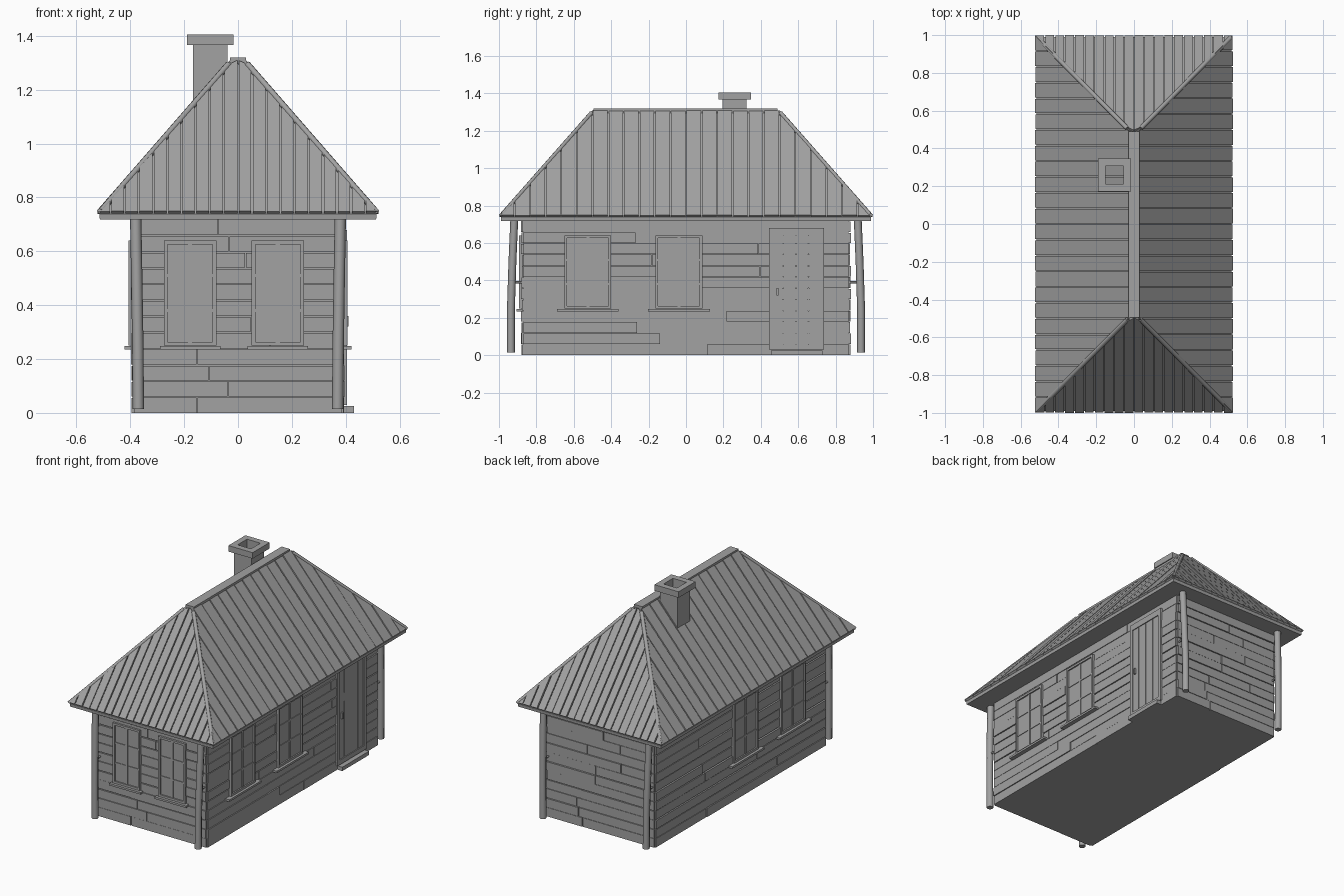
import bpy, bmesh, random
from math import radians
from mathutils import Matrix, Vector

random.seed(4)
cube = bpy.data.objects.get("Cube")
if cube:
    bpy.data.objects.remove(cube)

grey = bpy.data.materials.new("weathered_grey")
grey.use_nodes = True
COLOUR = (0.36, 0.36, 0.36, 1)
grey.diffuse_color = COLOUR
grey.node_tree.nodes["Principled BSDF"].inputs["Base Color"].default_value = COLOUR

HALF_X, HALF_Y, WALL_Z = 0.385, 0.87, 0.74
EAVE_X, EAVE_Y, EAVE_Z = 0.525, 1.0, 0.75
RIDGE_X, RIDGE_Y, RIDGE_Z = 0.03, 0.5, 1.31


def finish(name, bm, matrix=Matrix()):
    bmesh.ops.recalc_face_normals(bm, faces=bm.faces)
    mesh = bpy.data.meshes.new(name)
    bm.to_mesh(mesh)
    bm.free()
    mesh.materials.append(grey)
    obj = bpy.data.objects.new(name, mesh)
    obj.matrix_world = matrix
    bpy.context.collection.objects.link(obj)
    return obj


def add_box(bm, x, y, z):
    """Box from three (low, high) ranges."""
    size = [b - a for a, b in (x, y, z)]
    mid = [(a + b) / 2 for a, b in (x, y, z)]
    bmesh.ops.create_cube(bm, size=1, matrix=Matrix.Translation(mid) @ Matrix.Diagonal((*size, 1)))


def boxes(name, ranges, matrix=Matrix()):
    bm = bmesh.new()
    for r in ranges:
        add_box(bm, *r)
    return finish(name, bm, matrix)


def add_slab(bm, corners, drop):
    """Solid made from a polygon and its copy moved by drop."""
    top = [bm.verts.new(c) for c in corners]
    low = [bm.verts.new(c + drop) for c in corners]
    bm.faces.new(top)
    bm.faces.new(low[::-1])
    for i in range(len(top)):
        j = (i + 1) % len(top)
        bm.faces.new((top[i], low[i], low[j], top[j]))


def wall_frame(angle, distance):
    """Local x runs along the wall, local -y points outward."""
    return Matrix.Rotation(radians(angle), 4, "Z") @ Matrix.Translation((0, -distance, 0))


front = wall_frame(0, HALF_Y)
right = wall_frame(90, HALF_X)
back = wall_frame(180, HALF_Y)
left = wall_frame(-90, HALF_X)

# House body with horizontal siding boards
boxes("house_core", [((-HALF_X, HALF_X), (-HALF_Y, HALF_Y), (0, WALL_Z))])
for name, frame, half in (("front", front, HALF_X), ("door_side", right, HALF_Y),
                          ("back", back, HALF_X), ("window_side", left, HALF_Y)):
    boards, rows = [], 12
    for i in range(rows):
        z0, z1 = 0.72 * i / rows, 0.72 * (i + 1) / rows - random.uniform(0.002, 0.006)
        cut = random.uniform(-0.5, 0.5) * half
        for a, b in ((-half, cut - 0.002), (cut + 0.002, half)):
            boards.append(((a, b), (-random.uniform(0.006, 0.012), 0), (z0, z1)))
    boxes(name + "_siding", boards, frame)


# Windows: casing, glazing bars, pane and sill
def window(name, frame, mid, width, sill):
    a, b, z0, z1, t = mid - width / 2, mid + width / 2, 0.25, 0.64, 0.014
    rails = [((a, a + t), (-0.022, 0), (z0, z1)), ((b - t, b), (-0.022, 0), (z0, z1)),
             ((a + t, b - t), (-0.022, 0), (z1 - t, z1)), ((a + t, b - t), (-0.022, 0), (z0, z0 + t))]
    boxes(name + "_casing", rails, frame)
    bars = [((mid - 0.008, mid + 0.008), (-0.018, 0), (z0 + t, z1 - t))]
    for k in (1, 2):
        z = z0 + (z1 - z0) * k / 3
        bars.append(((a + t, b - t), (-0.017, 0), (z - 0.005, z + 0.005)))
    boxes(name + "_bars", bars, frame)
    boxes(name + "_pane", [((a + t, b - t), (-0.013, 0), (z0 + t, z1 - t))], frame)
    boxes(name + "_sill", [((mid - sill / 2, mid + sill / 2), (-0.036, 0), (0.235, 0.248))], frame)


window("front_window_a", front, -0.178, 0.195, 0.225)
window("front_window_b", front, 0.148, 0.195, 0.225)
for side, frame, sign in (("door_side", right, 1), ("window_side", left, -1)):
    window(side + "_window_a", frame, -0.525 * sign, 0.25, 0.33)
    window(side + "_window_b", frame, -0.038 * sign, 0.25, 0.33)

# Plank door with frame and step
D0, D1 = 0.455, 0.725
boxes("door_frame", [((D0 - 0.012, D0 + 0.012), (-0.02, 0), (0.03, 0.68)),
                     ((D1 - 0.012, D1 + 0.012), (-0.02, 0), (0.03, 0.68)),
                     ((D0, D1), (-0.02, 0), (0.64, 0.68)), ((D0, D1), (-0.02, 0), (0.03, 0.06))], right)
step = (D1 - D0) / 4
boxes("door_planks", [((D0 + i * step, D0 + (i + 1) * step - 0.004), (-0.014, 0), (0.06, 0.64))
                      for i in range(4)], right)
boxes("door_handle", [((D0 + 0.03, D0 + 0.04), (-0.026, 0), (0.32, 0.36))], right)
boxes("door_step", [((D0, D1 + 0.005), (-0.045, 0), (0, 0.025))], right)


# Roof slopes clad in boards; t goes from eave (0) to ridge (1)
def side_point(y, t):
    return Vector((EAVE_X + (RIDGE_X - EAVE_X) * t, y, EAVE_Z + (RIDGE_Z - EAVE_Z) * t))


def end_point(x, t):
    return Vector((x, -EAVE_Y + (EAVE_Y - RIDGE_Y) * t, EAVE_Z + (RIDGE_Z - EAVE_Z) * t))


def roof_boards(name, point, half, inset, count, angle):
    bm = bmesh.new()
    pitch = 2 * half / count
    normal = (point(1, 0) - point(0, 0)).cross(point(0, 1) - point(0, 0)).normalized()
    normal *= 1 if normal.z > 0 else -1

    def top(u):
        return max(0, min(1, (half - abs(u)) / inset))

    for i in range(count):
        gap = random.uniform(0.002, 0.004)
        u0, u1 = -half + i * pitch + gap, -half + (i + 1) * pitch - gap
        lift = normal * random.uniform(-0.004, 0)
        ring = [point(u0, 0), point(u1, 0), point(u1, top(u1)), point(u0, top(u0))]
        add_slab(bm, [p + lift for p in ring], normal * -0.014)
    finish(name, bm, Matrix.Rotation(radians(angle), 4, "Z"))


for tag, angle in (("a", 0), ("b", 180)):
    roof_boards("side_roof_" + tag, side_point, EAVE_Y, EAVE_Y - RIDGE_Y, 24, angle)
    roof_boards("end_roof_" + tag, end_point, EAVE_X, EAVE_X - RIDGE_X, 20, angle)

# Solid roof underlay with an eave edge
bm = bmesh.new()
rings = []
for hx, hy, z in ((EAVE_X - 0.012, EAVE_Y - 0.012, 0.718), (EAVE_X - 0.01, EAVE_Y - 0.01, 0.738),
                  (RIDGE_X, RIDGE_Y, RIDGE_Z - 0.016)):
    rings.append([bm.verts.new((sx * hx, sy * hy, z)) for sx, sy in ((-1, -1), (1, -1), (1, 1), (-1, 1))])
bm.faces.new(rings[0])
bm.faces.new(rings[2])
for lower, upper in zip(rings, rings[1:]):
    for i in range(4):
        bm.faces.new((lower[i], lower[i - 1], upper[i - 1], upper[i]))
finish("roof_underlay", bm)
boxes("ridge_cap", [((-RIDGE_X, RIDGE_X), (-0.495, 0.49), (1.295, 1.32))])


# Round poles: corner posts and hip poles
def pole(name, points, radius):
    curve = bpy.data.curves.new(name, "CURVE")
    curve.dimensions = "3D"
    curve.bevel_depth, curve.bevel_resolution = radius, 2
    curve.use_fill_caps = True
    spline = curve.splines.new("POLY")
    spline.points.add(len(points) - 1)
    for p, co in zip(spline.points, points):
        p.co = (*co, 1)
    curve.materials.append(grey)
    obj = bpy.data.objects.new(name, curve)
    bpy.context.collection.objects.link(obj)


for sx, x_name in ((-1, "right"), (1, "left")):
    for sy, y_name in ((-1, "front"), (1, "back")):
        tag = y_name + "_" + x_name
        pole(tag + "_post", [(sx * 0.37, sy * 0.936, 0.015), (sx * 0.372, sy * 0.936, 0.25),
                             (sx * 0.376, sy * 0.928, 0.5), (sx * 0.38, sy * 0.918, 0.73)], 0.021)
        pole(tag + "_post_peg", [(sx * 0.374, sy * 0.87, 0.39), (sx * 0.374, sy * 0.93, 0.39)], 0.006)
        pole(tag + "_hip_pole", [(sx * 0.51, sy * 0.985, 0.75), (sx * 0.035, sy * 0.505, 1.295)], 0.012)

# Hollow chimney with a wider cap
CX, CY = -0.103, 0.26


def chimney_ring(name, outer, z0, z1, hole=0.048):
    o, h = outer, hole
    boxes(name, [((CX - o, CX - h), (CY - o, CY + o), (z0, z1)), ((CX + h, CX + o), (CY - o, CY + o), (z0, z1)),
                 ((CX - h, CX + h), (CY - o, CY - h), (z0, z1)), ((CX - h, CX + h), (CY + h, CY + o), (z0, z1))])


chimney_ring("chimney_shaft", 0.064, 1.08, 1.366)
chimney_ring("chimney_cap", 0.087, 1.366, 1.405)
